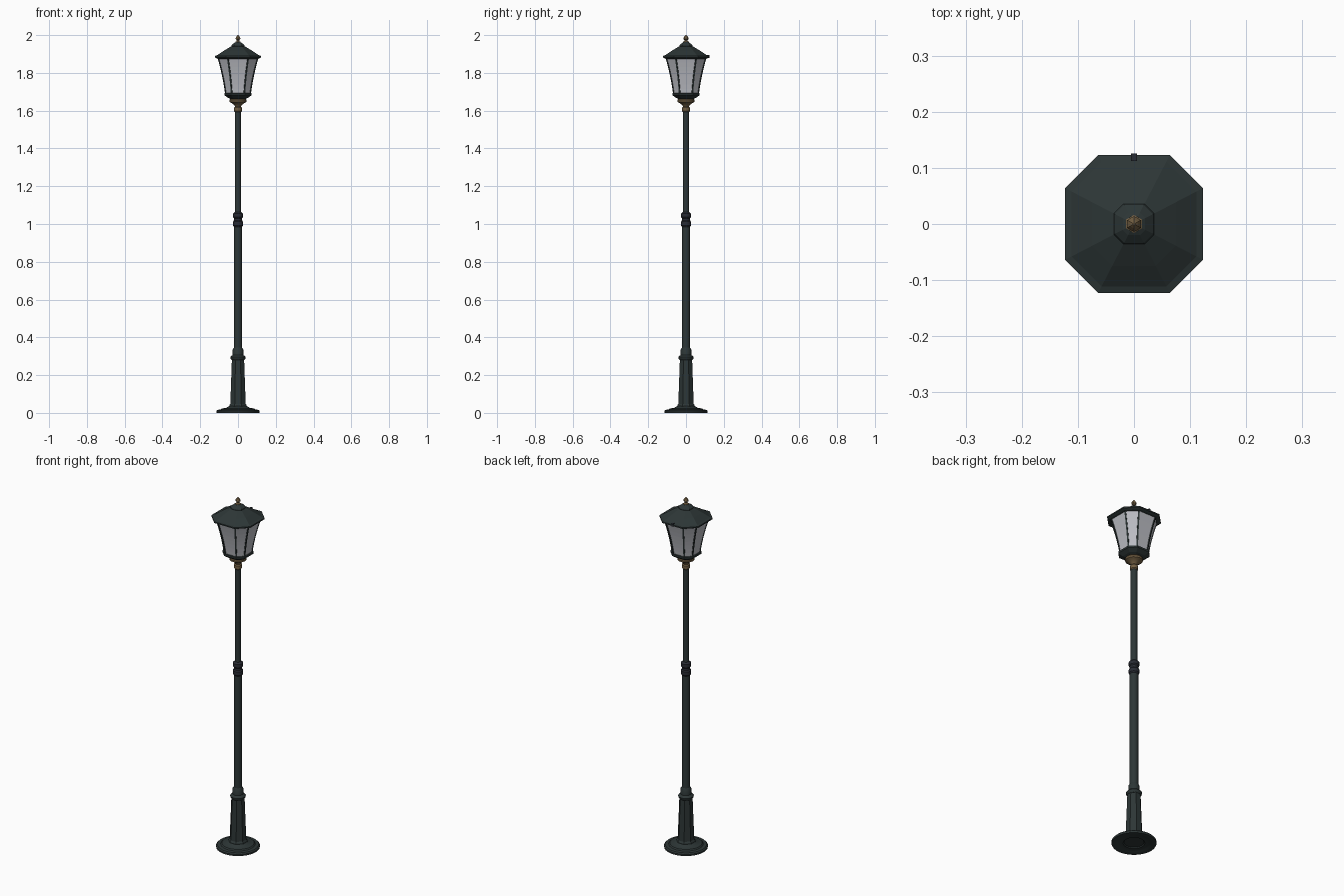
import bpy, bmesh, math
from mathutils import Vector

if "Cube" in bpy.data.objects:
    bpy.data.objects.remove(bpy.data.objects["Cube"])


def material(name, rgb):
    m = bpy.data.materials.new(name)
    m.diffuse_color = (*rgb, 1)
    m.use_nodes = True
    m.node_tree.nodes["Principled BSDF"].inputs["Base Color"].default_value = m.diffuse_color
    return m


IRON = material("dark_green_iron", (0.026, 0.037, 0.037))
DARK = material("dark_collar_iron", (0.022, 0.025, 0.034))
BRASS = material("aged_brass", (0.17, 0.115, 0.055))
GLASS = material("frosted_glass", (0.50, 0.51, 0.55))


def finish(name, bm, mat, smooth):
    bmesh.ops.recalc_face_normals(bm, faces=bm.faces)
    me = bpy.data.meshes.new(name)
    bm.to_mesh(me)
    bm.free()
    me.materials.append(mat)
    ob = bpy.data.objects.new(name, me)
    bpy.context.collection.objects.link(ob)
    if smooth:
        bpy.ops.object.select_all(action='DESELECT')
        ob.select_set(True)
        bpy.context.view_layer.objects.active = ob
        bpy.ops.object.shade_smooth_by_angle(angle=math.radians(35))
    return ob


def loft(name, outline, profile, mat, smooth=False):
    """Stack scaled copies of a unit outline at each (size, z)."""
    bm = bmesh.new()
    rings = [[bm.verts.new((x * s, y * s, z)) for x, y in outline] for s, z in profile]
    n = len(outline)
    for a, b in zip(rings, rings[1:]):
        for i in range(n):
            j = (i + 1) % n
            bm.faces.new((a[i], a[j], b[j], b[i]))
    bm.faces.new(rings[0])
    bm.faces.new(rings[-1])
    return finish(name, bm, mat, smooth)


def ngon(n, turn=0.0):
    return [(math.cos(2 * math.pi * (i + turn) / n), math.sin(2 * math.pi * (i + turn) / n))
            for i in range(n)]


K = 0.52  # corner position of the wide/narrow octagon
LANTERN = [(1, -K), (1, K), (K, 1), (-K, 1), (-1, K), (-1, -K), (-K, -1), (K, -1)]
ROUND = ngon(32)
TUBE = ngon(16)
OCT = ngon(8, 0.5)

# Base plate with a shallow recess underneath
loft("base_plate", ROUND,
     [(0.05, 0.008), (0.055, 0.003), (0.085, 0.003), (0.09, 0.0), (0.113, 0.0), (0.114, 0.010),
      (0.108, 0.016), (0.090, 0.018), (0.084, 0.024), (0.062, 0.026), (0.052, 0.034),
      (0.046, 0.036)], IRON, True)

# Tapered octagonal pedestal and its collar
loft("pedestal", OCT, [(0.050, 0.028), (0.050, 0.040), (0.044, 0.048), (0.035, 0.285)], IRON)
loft("pedestal_collar", TUBE,
     [(0.034, 0.280), (0.040, 0.287), (0.041, 0.295), (0.034, 0.303), (0.029, 0.306),
      (0.028, 0.335), (0.022, 0.345)], IRON, True)

# Two pole sections
loft("lower_pole", TUBE, [(0.022, 0.30), (0.022, 1.01)], IRON, True)
loft("upper_pole", TUBE, [(0.017, 1.00), (0.017, 1.61)], IRON, True)

# Joint between the poles: two rings and a waist
loft("pole_joint", TUBE,
     [(0.022, 0.985), (0.027, 0.992), (0.027, 1.012), (0.022, 1.018), (0.022, 1.030),
      (0.027, 1.036), (0.027, 1.055), (0.017, 1.063)], DARK, True)

# Brass neck ring and cup
loft("brass_neck", TUBE,
     [(0.017, 1.592), (0.021, 1.597), (0.021, 1.616), (0.016, 1.622), (0.020, 1.630),
      (0.034, 1.640), (0.045, 1.646), (0.046, 1.656), (0.040, 1.664), (0.034, 1.670)],
     BRASS, True)

# Lantern bottom frame
loft("lantern_floor", LANTERN,
     [(0.040, 1.662), (0.052, 1.667), (0.072, 1.682), (0.072, 1.692), (0.064, 1.694)], IRON)

# Flared glass body
FLARE = []
for i in range(9):
    t = i / 8
    FLARE.append((0.065 + 0.024 * t + 0.016 * t * t, 1.690 + 0.190 * t))
loft("glass_panes", LANTERN, FLARE, GLASS)

# Thin curved bars on the eight corners of the glass
bm = bmesh.new()
for cx, cy in LANTERN:
    out = Vector((cx, cy, 0)).normalized()
    side = Vector((-out.y, out.x, 0))
    prev = None
    for s, z in FLARE:
        c = Vector((cx * s, cy * s, z))
        ring = [bm.verts.new(c + out * o + side * w)
                for o, w in ((-0.004, -0.004), (0.002, -0.004), (0.002, 0.004), (-0.004, 0.004))]
        if prev:
            for i in range(4):
                j = (i + 1) % 4
                bm.faces.new((prev[i], prev[j], ring[j], ring[i]))
        else:
            bm.faces.new(ring)
        prev = ring
    bm.faces.new(prev)
finish("corner_bars", bm, IRON, False)

# Roof with rim, and the small cap above it
loft("roof", LANTERN,
     [(0.104, 1.874), (0.112, 1.876), (0.123, 1.882), (0.123, 1.889), (0.111, 1.893),
      (0.075, 1.917), (0.030, 1.944)], IRON)
loft("roof_cap", LANTERN,
     [(0.034, 1.936), (0.036, 1.942), (0.034, 1.947), (0.020, 1.959), (0.013, 1.963)], IRON)

# Hexagonal brass finial
loft("finial", ngon(6, 0.5),
     [(0.015, 1.958), (0.016, 1.964), (0.008, 1.969), (0.008, 1.973), (0.014, 1.979),
      (0.014, 1.985), (0.008, 1.994), (0.002, 2.0)], BRASS)

# Small latch on the back of the roof rim
bm = bmesh.new()
bmesh.ops.create_cube(bm, size=1)
bmesh.ops.scale(bm, vec=(0.010, 0.013, 0.016), verts=bm.verts)
bmesh.ops.translate(bm, vec=(0, 0.119, 1.888), verts=bm.verts)
finish("roof_latch", bm, DARK, False)
